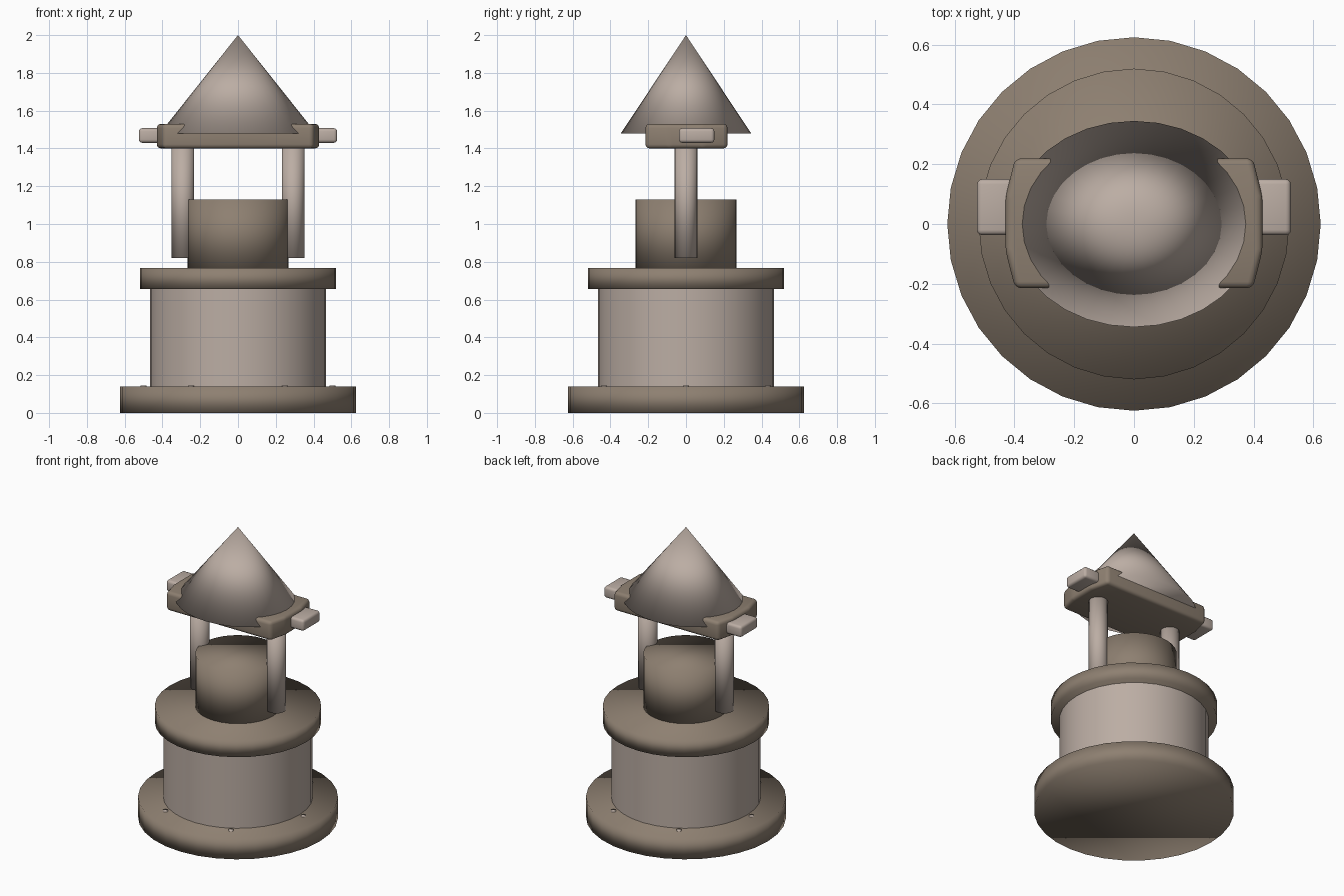
import bpy, bmesh, math
from mathutils import Matrix

cube = bpy.data.objects.get("Cube")
if cube:
    bpy.data.objects.remove(cube, do_unlink=True)


def material(name, rgb):
    m = bpy.data.materials.new(name)
    m.use_nodes = True
    m.diffuse_color = (*rgb, 1)
    m.node_tree.nodes["Principled BSDF"].inputs["Base Color"].default_value = (*rgb, 1)
    return m


brown = material("weathered brown", (0.27, 0.215, 0.165))
stone = material("pale stone", (0.50, 0.42, 0.37))


def finish(name, bm, mat, smooth=True):
    bmesh.ops.recalc_face_normals(bm, faces=bm.faces)
    for f in bm.faces:
        f.smooth = smooth
    mesh = bpy.data.meshes.new(name)
    bm.to_mesh(mesh)
    bm.free()
    mesh.materials.append(mat)
    ob = bpy.data.objects.new(name, mesh)
    bpy.context.collection.objects.link(ob)
    return ob


def round_part(name, mat, r, z0, z1, x=0, y=0, top=None, sides=32, caps=True, stretch=1):
    bm = bmesh.new()
    place = Matrix.Translation((x, y, (z0 + z1) / 2)) @ Matrix.Diagonal((stretch, 1, 1, 1))
    bmesh.ops.create_cone(bm, cap_ends=caps, segments=sides, radius1=r,
                          radius2=r if top is None else top, depth=z1 - z0, matrix=place)
    return finish(name, bm, mat)


def slab(name, mat, outline, z0, z1, bevel):
    bm = bmesh.new()
    face = bm.faces.new([bm.verts.new((x, y, z0)) for x, y in outline])
    up = bmesh.ops.extrude_face_region(bm, geom=[face])["geom"]
    bmesh.ops.translate(bm, vec=(0, 0, z1 - z0),
                        verts=[v for v in up if isinstance(v, bmesh.types.BMVert)])
    bmesh.ops.recalc_face_normals(bm, faces=bm.faces)
    bmesh.ops.bevel(bm, geom=bm.edges[:], offset=bevel, segments=3,
                    profile=0.5, affect='EDGES')
    return finish(name, bm, mat)


# Stacked round tower
round_part("base_plinth", brown, 0.625, 0, 0.14)
round_part("tower_body", stone, 0.467, 0.13, 0.66, caps=False)
round_part("upper_ledge", brown, 0.52, 0.655, 0.768)
round_part("central_drum", brown, 0.267, 0.76, 1.13)

# Small studs around the plinth
for i in range(6):
    a = math.radians(60 * i)
    round_part(f"plinth_stud_{i + 1}", stone, 0.016, 0.13, 0.146,
               0.5 * math.cos(a), 0.5 * math.sin(a), sides=12)

# Roof plate with pointed ends
plate = [(-0.43, -0.09), (-0.398, -0.215), (0.398, -0.215), (0.43, -0.09),
         (0.43, 0.09), (0.398, 0.22), (-0.398, 0.22), (-0.43, 0.09)]
slab("roof_plate", brown, plate, 1.4, 1.53, 0.022)

# Posts and end knobs on both sides
for side, s in (("left", 1), ("right", -1)):
    round_part(f"{side}_post", stone, 0.06, 0.82, 1.42, x=0.292 * s, caps=True, sides=24)
    knob = [(s * 0.40, -0.037), (s * 0.525, -0.037), (s * 0.525, 0.15), (s * 0.40, 0.15)]
    slab(f"{side}_knob", stone, knob, 1.43, 1.507, 0.017)

# Oval pointed roof
round_part("cone_roof", stone, 0.345, 1.48, 2.0, top=0, stretch=1.2)
